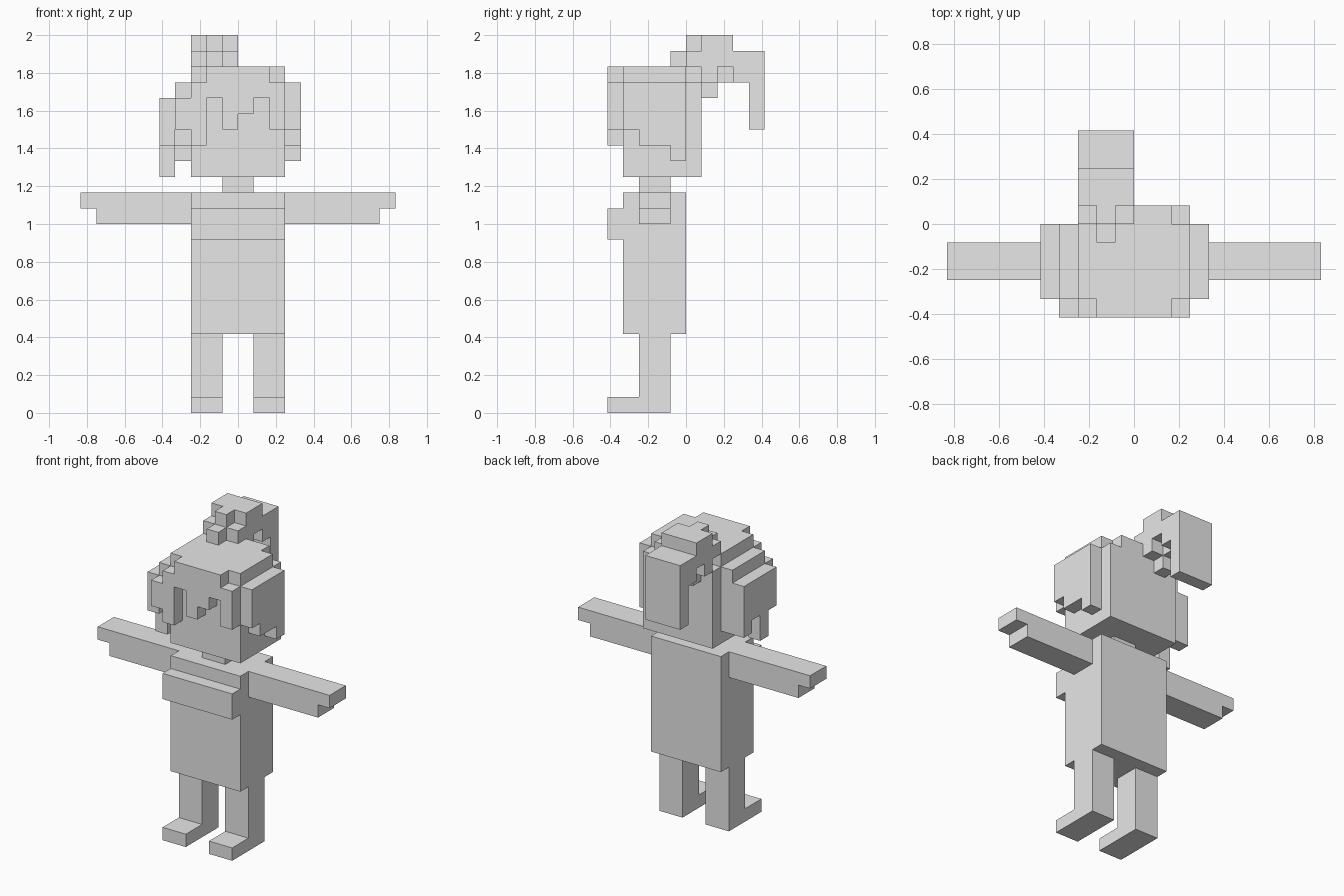
import bpy, bmesh
from mathutils import Vector
from itertools import product

if "Cube" in bpy.data.objects:
    bpy.data.objects.remove(bpy.data.objects["Cube"])

U = 1 / 12  # edge length of one block

grey = bpy.data.materials.new("plain_grey")
grey.diffuse_color = (0.8, 0.8, 0.8, 1)
grey.use_nodes = True
grey.node_tree.nodes["Principled BSDF"].inputs["Base Color"].default_value = grey.diffuse_color

parts = {}


def part(name, *boxes):
    """Fill a named part with boxes (x0, x1, y0, y1, z0, z1) in block units."""
    cells = parts.setdefault(name, set())
    for x0, x1, y0, y1, z0, z1 in boxes:
        cells.update(product(range(x0, x1), range(y0, y1), range(z0, z1)))


def flip(box):
    return (-box[1], -box[0]) + box[2:]


def pair(name, *boxes):
    """The same part on both sides."""
    part("right_" + name, *boxes)
    part("left_" + name, *[flip(b) for b in boxes])


# Limbs
pair("leg", (1, 3, -3, -1, 1, 5))
pair("foot", (1, 3, -5, -1, 0, 1))
pair("arm", (3, 9, -3, -1, 12, 14))
pair("fingers", (9, 10, -3, -1, 13, 14))

# Trunk
part("torso", (-3, 3, -4, 0, 5, 14))
part("chest", (-3, 3, -5, -4, 11, 13))
part("neck", (-1, 1, -3, -1, 14, 15))

# Head with the hair cap and back
part("head", (-3, 3, -4, 0, 15, 21))
part("hair_cap", (-3, 3, -4, 0, 21, 22), (-2, 2, 0, 1, 21, 22))
part("hair_back", (-3, 3, 0, 1, 15, 21))

# Fringe: one strand per column, (x, bottom, top)
for x, low, high in ((-4, 18, 20), (-3, 17, 21), (-2, 20, 22), (-1, 18, 22),
                     (0, 19, 22), (1, 20, 22), (2, 18, 21)):
    part("fringe", (x, x + 1, -5, -4, low, high))

# Side hair with ragged lower edges
pair("side_hair", (3, 4, -4, -3, 18, 21), (3, 4, -3, -1, 17, 21), (3, 4, -1, 0, 16, 21))
part("left_outer_hair", (-5, -4, -4, -1, 17, 20), (-5, -4, -1, 0, 16, 20),
     (-5, -4, -3, -2, 15, 17))

# Ponytail: knot, stepped ties and hanging tail
part("ponytail_knot", (-3, 0, 1, 3, 22, 24), (-3, 0, 0, 1, 22, 23))
part("ponytail_ties", (-2, -1, -1, 0, 22, 23), (-2, -1, 0, 1, 23, 24),
     (-3, 0, 1, 2, 21, 22), (-2, -1, 1, 2, 20, 21), (-2, -1, 2, 3, 21, 22))
part("ponytail_tail", (-3, 0, 3, 5, 21, 23), (-3, 0, 4, 5, 18, 21))

# Skin every part with only its exposed faces
solid = set().union(*parts.values())
for name, cells in parts.items():
    bm = bmesh.new()
    for c in sorted(cells):
        for axis, side in product(range(3), (0, 1)):
            n = list(c)
            n[axis] += 2 * side - 1
            if tuple(n) in solid:
                continue
            corners = []
            for a, b in ((0, 0), (1, 0), (1, 1), (0, 1)):
                p = Vector(c)
                p[axis] += side
                p[(axis + 1) % 3] += a
                p[(axis + 2) % 3] += b
                corners.append(bm.verts.new(p * U))
            bm.faces.new(corners if side else corners[::-1])
    bmesh.ops.remove_doubles(bm, verts=bm.verts, dist=1e-4)
    bmesh.ops.dissolve_limit(bm, angle_limit=0.01, verts=bm.verts, edges=bm.edges)
    mesh = bpy.data.meshes.new(name)
    bm.to_mesh(mesh)
    bm.free()
    mesh.materials.append(grey)
    bpy.context.collection.objects.link(bpy.data.objects.new(name, mesh))
